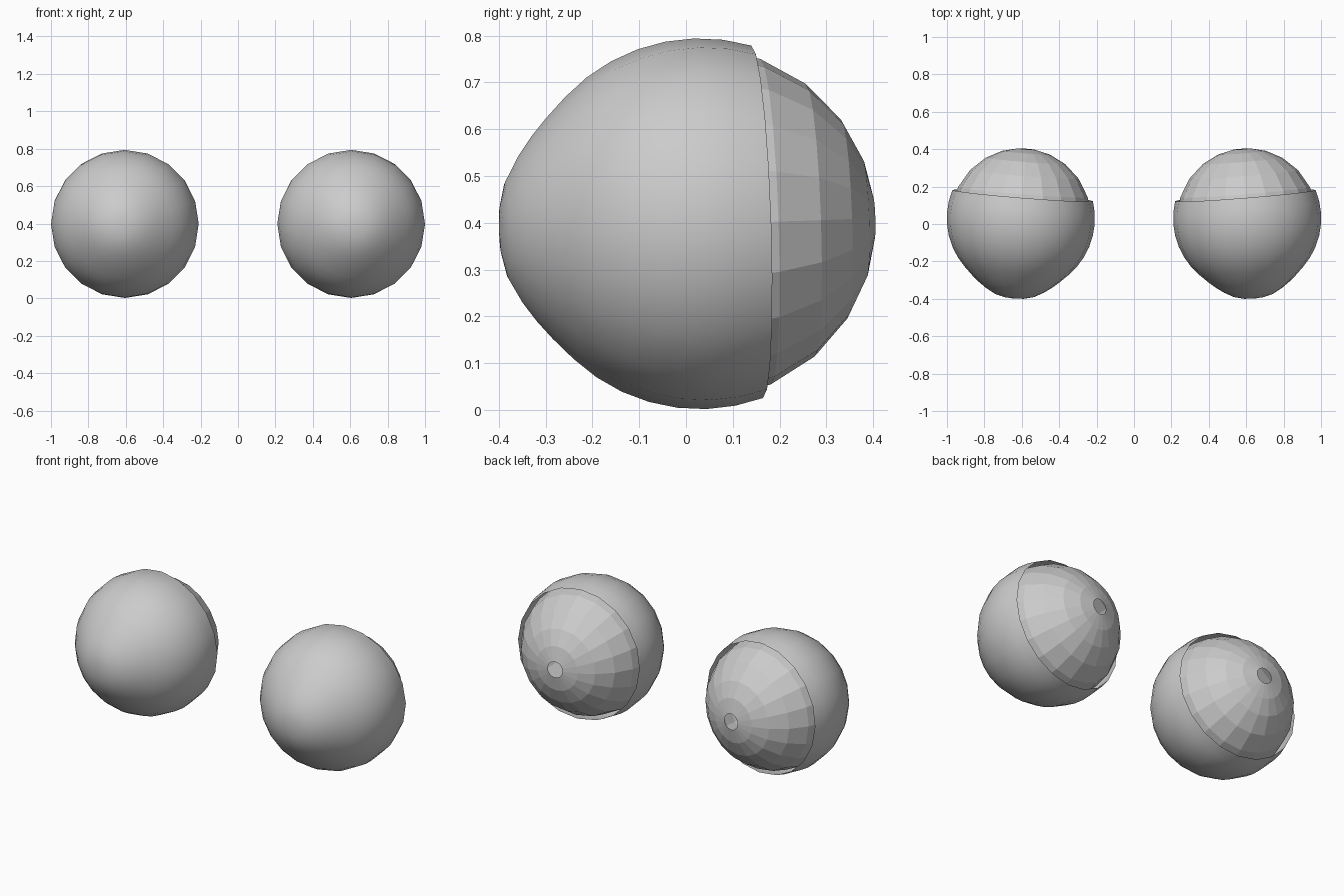
import bpy, bmesh
from math import sin, cos, pi, radians

if "Cube" in bpy.data.objects:
    bpy.data.objects.remove(bpy.data.objects["Cube"])

SIDES = 20


def lathe(name, profile, side, smooth):
    """Revolve (distance from front axis, depth y) points about the eye's axis."""
    bm = bmesh.new()
    rings = []
    for r, y in profile:
        if r < 1e-5:
            rings.append([bm.verts.new((0, y, 0))] * SIDES)
        else:
            rings.append([bm.verts.new((r * cos(2 * pi * i / SIDES), y,
                                        r * sin(2 * pi * i / SIDES)))
                          for i in range(SIDES)])
    for a, b in zip(rings, rings[1:]):
        for i in range(SIDES):
            j = (i + 1) % SIDES
            loop = list(dict.fromkeys((a[i], a[j], b[j], b[i])))
            bm.faces.new(loop).smooth = smooth
    bmesh.ops.recalc_face_normals(bm, faces=bm.faces)
    mesh = bpy.data.meshes.new(name)
    bm.to_mesh(mesh)
    bm.free()
    obj = bpy.data.objects.new(name, mesh)
    bpy.context.collection.objects.link(obj)
    # eyes look slightly outward and down
    obj.location = (side * 0.605, 0.03, 0.398)
    obj.rotation_euler = (0.033, 0, side * 0.08)
    return obj


def polar(pairs):
    """(angle from the front in degrees, radius) to profile points."""
    return [(r * sin(radians(a)), -r * cos(radians(a))) for a, r in pairs]


# outer shell: bulging cornea in front, open at the back
shell = polar([(0, 0.431), (7, 0.43), (14, 0.427), (22, 0.416), (29, 0.407),
               (36, 0.4)] + [(a, 0.396) for a in range(45, 109, 9)])

# inner ball: recessed iris with pupil, faceted back with a small nerve opening
ball = [(0.08, -0.27)] + polar([(a, 0.375) for a in
        (34, 51, 68, 85, 95, 112, 129, 145.5, 160, 173)])

for side, label in ((-1, "left"), (1, "right")):
    lathe("cornea_shell_" + label, shell, side, True)
    lathe("eyeball_" + label, ball, side, False)
